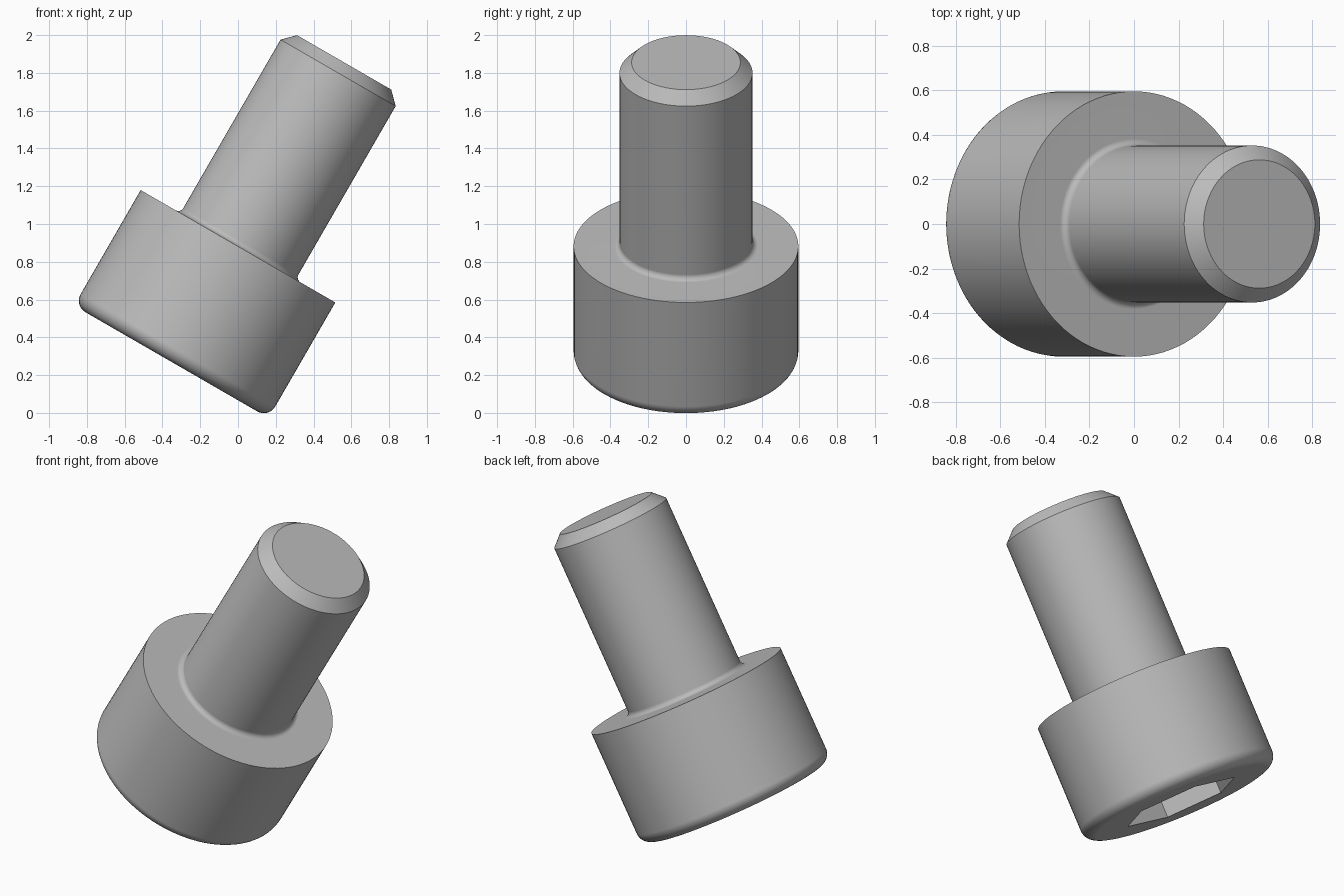
import bpy
import bmesh
from math import pi, sin, cos, radians
from mathutils import Matrix, Vector

if "Cube" in bpy.data.objects:
    bpy.data.objects.remove(bpy.data.objects["Cube"], do_unlink=True)

HEAD_R, HEAD_H, HEAD_FILLET = 0.595, 0.706, 0.07
SHAFT_R, SHAFT_L, CHAMFER = 0.352, 1.124, 0.064
NECK_FILLET = 0.03
SOCKET_R, SOCKET_DEPTH = 0.343, 0.357
SEGMENTS = 96

steel = bpy.data.materials.new("steel grey")
steel.use_nodes = True
GREY = (0.5, 0.5, 0.5, 1)
steel.diffuse_color = GREY
steel.node_tree.nodes["Principled BSDF"].inputs["Base Color"].default_value = GREY


def arc(cx, cz, r, start, end, steps):
    """Points of a rounded corner in the (radius, height) plane."""
    angles = [radians(start + (end - start) * i / steps) for i in range(steps + 1)]
    return [(cx + r * cos(a), cz + r * sin(a)) for a in angles]


def make_object(name, bm):
    bmesh.ops.recalc_face_normals(bm, faces=bm.faces)
    mesh = bpy.data.meshes.new(name)
    bm.to_mesh(mesh)
    bm.free()
    mesh.materials.append(steel)
    obj = bpy.data.objects.new(name, mesh)
    bpy.context.collection.objects.link(obj)
    return obj


# Screw body: head, neck fillet, shaft and chamfered tip; z = 0 is under the head
profile = [(0, -HEAD_H)]
profile += arc(HEAD_R - HEAD_FILLET, HEAD_FILLET - HEAD_H, HEAD_FILLET, -90, 0, 8)
profile += [(HEAD_R, 0)]
profile += arc(SHAFT_R + NECK_FILLET, NECK_FILLET, NECK_FILLET, 270, 180, 6)
profile += [(SHAFT_R, SHAFT_L - CHAMFER), (SHAFT_R - CHAMFER, SHAFT_L), (0, SHAFT_L)]

bm = bmesh.new()
verts = [bm.verts.new((r, 0, z)) for r, z in profile]
edges = [bm.edges.new(pair) for pair in zip(verts, verts[1:])]
bmesh.ops.spin(bm, geom=verts + edges, cent=(0, 0, 0), axis=(0, 0, 1),
               angle=2 * pi, steps=SEGMENTS)
bmesh.ops.remove_doubles(bm, verts=bm.verts, dist=0.0002)
screw = make_object("cap_screw", bm)

# Hexagonal socket cut into the head
bm = bmesh.new()
ring = [bm.verts.new((SOCKET_R * cos(i * pi / 3), SOCKET_R * sin(i * pi / 3),
                      -HEAD_H - 0.1)) for i in range(6)]
base = bm.faces.new(ring)
top = bmesh.ops.extrude_face_region(bm, geom=[base])["geom"]
bmesh.ops.translate(bm, vec=Vector((0, 0, SOCKET_DEPTH + 0.1)),
                    verts=[g for g in top if isinstance(g, bmesh.types.BMVert)])
cutter = make_object("socket_cutter", bm)
cutter.hide_render = True

cut = screw.modifiers.new("socket", 'BOOLEAN')
cut.operation = 'DIFFERENCE'
cut.solver = 'EXACT'
cut.object = cutter
bpy.ops.object.select_all(action='DESELECT')
screw.select_set(True)
bpy.context.view_layer.objects.active = screw
bpy.ops.object.modifier_apply(modifier=cut.name)
bpy.data.objects.remove(cutter, do_unlink=True)

# Smooth rounds, crisp edges and clean flats
bpy.ops.object.shade_smooth_by_angle(angle=radians(30))
weighted = screw.modifiers.new("clean_flats", 'WEIGHTED_NORMAL')
weighted.keep_sharp = True

# Lean the screw towards +x, resting on the rim of its head
screw.matrix_world = Matrix.Translation((0, 0, 0.882)) @ Matrix.Rotation(radians(30), 4, 'Y')
